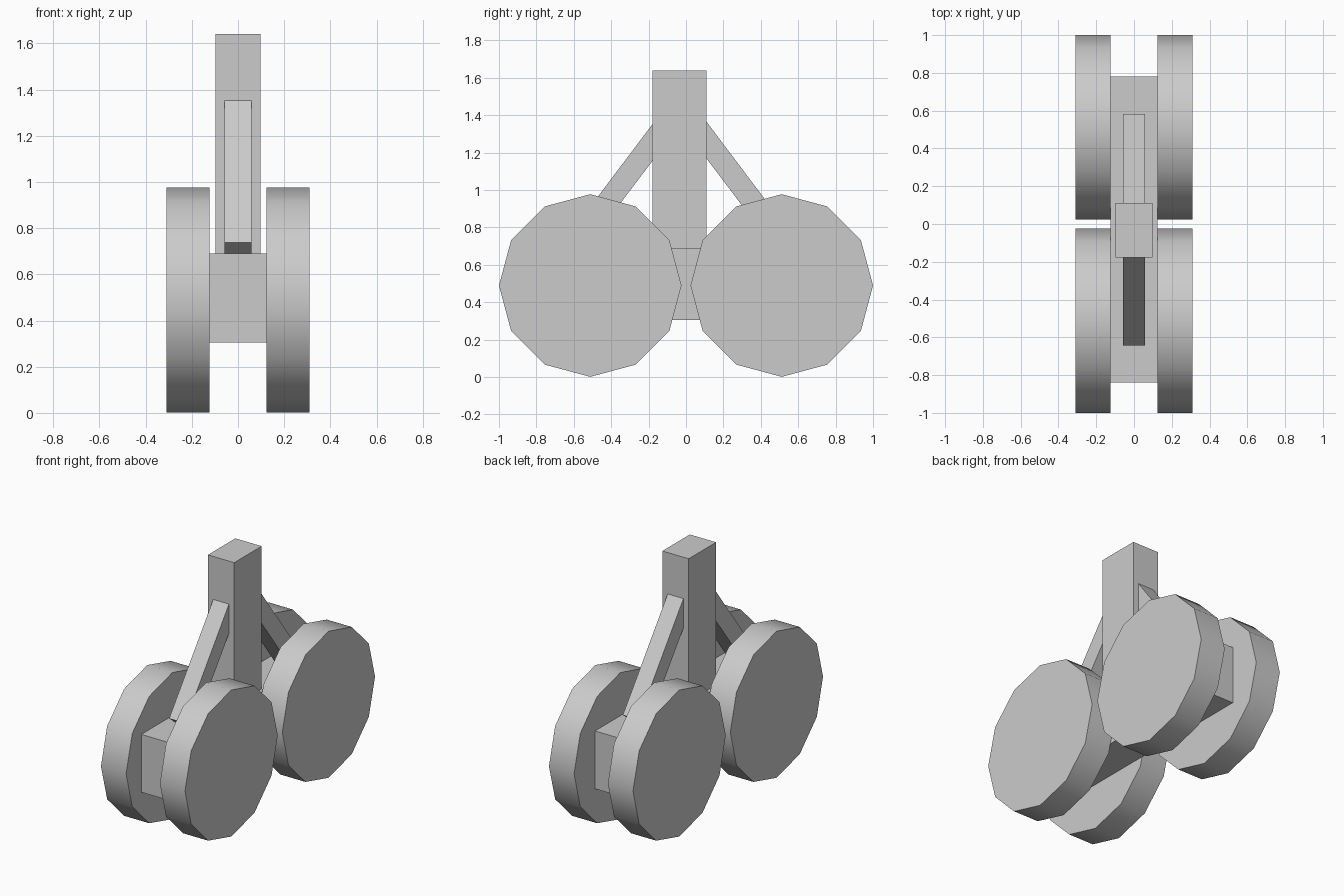
import bpy, bmesh, math
from mathutils import Matrix

if "Cube" in bpy.data.objects:
    bpy.data.objects.remove(bpy.data.objects["Cube"])

MID_Y = -0.03  # centre line of beam, post and struts


def add_object(name, bm):
    bmesh.ops.recalc_face_normals(bm, faces=bm.faces)
    mesh = bpy.data.meshes.new(name)
    bm.to_mesh(mesh)
    bm.free()
    obj = bpy.data.objects.new(name, mesh)
    bpy.context.collection.objects.link(obj)
    return obj


def prism(name, profile, half_width):
    """Extrude a (y, z) profile along x, centred on x = 0."""
    bm = bmesh.new()
    face = bm.faces.new([bm.verts.new((-half_width, y, z)) for y, z in profile])
    new = bmesh.ops.extrude_face_region(bm, geom=[face])["geom"]
    bmesh.ops.translate(bm, vec=(2 * half_width, 0, 0),
                        verts=[v for v in new if isinstance(v, bmesh.types.BMVert)])
    return add_object(name, bm)


def block(name, half_width, y0, y1, z0, z1):
    return prism(name, [(y0, z0), (y1, z0), (y1, z1), (y0, z1)], half_width)


# Twelve-sided wheels, in two pairs
def wheel(name, x, y):
    bm = bmesh.new()
    bmesh.ops.create_cone(bm, cap_ends=True, segments=12, radius1=0.488,
                          radius2=0.488, depth=0.185,
                          matrix=Matrix.Translation((x, y, 0.489))
                          @ Matrix.Rotation(math.pi / 2, 4, 'Y'))
    obj = add_object(name, bm)
    bpy.ops.object.select_all(action='DESELECT')
    obj.select_set(True)
    bpy.context.view_layer.objects.active = obj
    bpy.ops.object.shade_smooth_by_angle(angle=math.radians(40))


for end, y in (("front", -0.512), ("back", 0.512)):
    for side, x in (("left", -0.217), ("right", 0.217)):
        wheel(f"{end}_{side}_wheel", x, y)

# Bogie beam between the wheels and the upright post
block("bogie_beam", 0.124, -0.84, 0.78, 0.305, 0.69)
block("upright_post", 0.097, -0.178, 0.11, 0.60, 1.64)

# Diagonal struts, mirrored about the centre line
strut = [(-0.612, 0.738), (-0.519, 0.667), (-0.07, 1.26), (-0.07, 1.457)]
for end, s in (("front", 1), ("back", -1)):
    prism(f"{end}_strut", [(MID_Y + s * y, z) for y, z in strut], 0.058)
